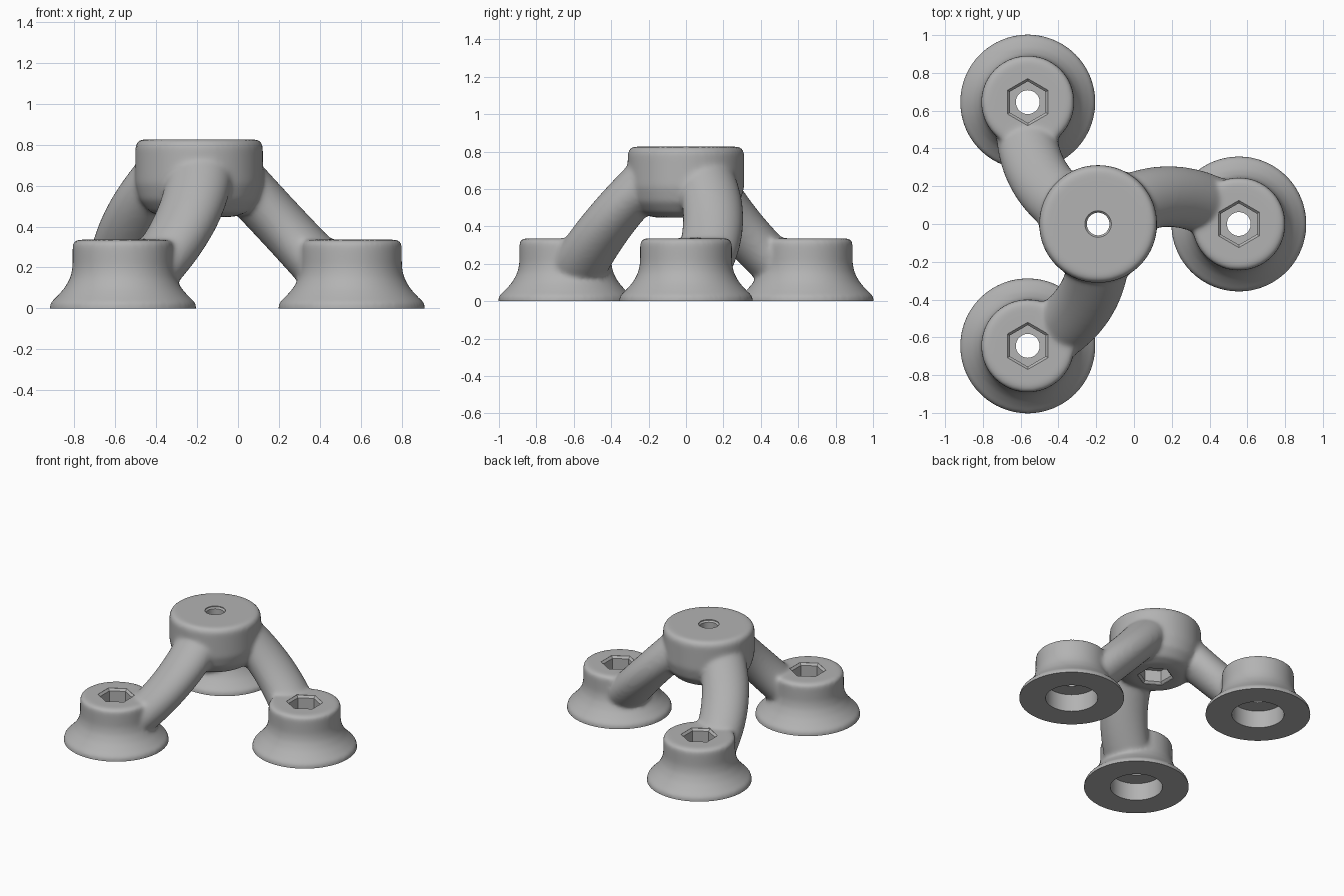
import bpy, bmesh
from math import sin, cos, pi, radians
from mathutils import Vector, Matrix

cube = bpy.data.objects.get("Cube")
if cube:
    bpy.data.objects.remove(cube)

HUB = Vector((-0.19, 0, 0))
REACH = 0.745
TURNS = [Matrix.Rotation(i * 2 * pi / 3, 3, 'Z') for i in range(3)]
FEET = [HUB + t @ Vector((REACH, 0, 0)) for t in TURNS]


def skin(bm, rings):
    """Join successive rings of points into one closed tube."""
    loops = [[bm.verts.new(p) for p in ring] for ring in rings]
    n = len(loops[0])
    for a, b in zip(loops, loops[1:]):
        for i in range(n):
            j = (i + 1) % n
            bm.faces.new((a[i], a[j], b[j], b[i]))
    bm.faces.new(loops[0][::-1])
    bm.faces.new(loops[-1])


def turned(bm, centre, profile, sides=72):
    """Stack of regular polygons, from (radius, height) pairs."""
    angles = [pi / 2 + 2 * pi * i / sides for i in range(sides)]
    skin(bm, [[centre + Vector((r * cos(a), r * sin(a), z)) for a in angles]
              for r, z in profile])


def make(name, bm):
    bmesh.ops.recalc_face_normals(bm, faces=bm.faces)
    mesh = bpy.data.meshes.new(name)
    bm.to_mesh(mesh)
    bm.free()
    ob = bpy.data.objects.new(name, mesh)
    bpy.context.collection.objects.link(ob)
    return ob


def leg_point(d):
    """Centre line: bowed in plan, straight slope in elevation."""
    bow = 0.145 * (1 - (2 * d / REACH - 1) ** 2)
    height = min(0.64, max(0.17, 0.4 - 1.07 * (d - 0.41)))
    return Vector((d, bow, height))


def leg(bm, turn, steps=40, sides=32):
    rings = []
    for k in range(steps + 1):
        d = 0.1 + 0.55 * k / steps
        p = leg_point(d)
        along = (leg_point(d + 0.01) - leg_point(d - 0.01)).normalized()
        side = along.cross(Vector((0, 0, 1))).normalized()
        up = side.cross(along)
        rings.append([HUB + turn @ (p + side * 0.162 * cos(a) + up * 0.128 * sin(a))
                      for a in (2 * pi * i / sides for i in range(sides))])
    skin(bm, rings)


# Solid body: hub, three feet and three curved legs
bm = bmesh.new()
turned(bm, HUB, [(0.17, 0.447), (0.24, 0.47), (0.29, 0.53), (0.312, 0.61),
                 (0.312, 0.80), (0.29, 0.826)])
foot = [(0.358, -0.1), (0.358, 0.025), (0.325, 0.055), (0.285, 0.1),
        (0.257, 0.15), (0.246, 0.2), (0.246, 0.32), (0.23, 0.336)]
for centre, turn in zip(FEET, TURNS):
    turned(bm, centre, foot)
    leg(bm, turn)
body = make("tripod_body", bm)

# Fuse the parts and soften the joints
fuse = body.modifiers.new("fuse", 'REMESH')
fuse.mode = 'VOXEL'
fuse.voxel_size = 0.013
soften = body.modifiers.new("soften", 'SMOOTH')
soften.factor = 0.5
soften.iterations = 14

# Cutter that trims the underside flat
bm = bmesh.new()
bmesh.ops.create_cube(bm, size=1, matrix=Matrix.Translation((0, 0, -0.5))
                      @ Matrix.Diagonal((4, 4, 1, 1)))
cutters = [make("ground_trim", bm)]

# Cutter for the bolt holes and the wide bores under the feet
bm = bmesh.new()
turned(bm, HUB, [(0.06, 0.3), (0.06, 0.81), (0.07, 0.82), (0.07, 0.9)], 48)
for centre in FEET:
    turned(bm, centre, [(0.178, -0.2), (0.178, 0.13), (0.063, 0.13), (0.063, 0.5)], 64)
cutters.append(make("bolt_holes", bm))

# Cutter for the chamfered hexagonal nut pockets
bm = bmesh.new()
turned(bm, HUB, [(0.125, 0.38), (0.125, 0.45), (0.11, 0.465), (0.11, 0.55)], 6)
for centre in FEET:
    turned(bm, centre, [(0.11, 0.215), (0.11, 0.32), (0.125, 0.335), (0.125, 0.4)], 6)
cutters.append(make("nut_pockets", bm))

for cutter in cutters:
    cutter.hide_render = True
    cut = body.modifiers.new(cutter.name, 'BOOLEAN')
    cut.operation = 'DIFFERENCE'
    cut.solver = 'EXACT'
    cut.object = cutter

# Bake the modifiers and drop the cutters
bpy.context.view_layer.update()
graph = bpy.context.evaluated_depsgraph_get()
baked = bpy.data.meshes.new_from_object(body.evaluated_get(graph))
body.modifiers.clear()
body.data = baked
for cutter in cutters:
    bpy.data.objects.remove(cutter)

# Single grey material
grey = bpy.data.materials.new("plain_grey")
grey.use_nodes = True
colour = (0.45, 0.45, 0.45, 1)
grey.diffuse_color = colour
grey.node_tree.nodes["Principled BSDF"].inputs["Base Color"].default_value = colour
baked.materials.clear()
baked.materials.append(grey)
for poly in baked.polygons:
    poly.material_index = 0

bpy.ops.object.select_all(action='DESELECT')
body.select_set(True)
bpy.context.view_layer.objects.active = body
bpy.ops.object.shade_smooth_by_angle(angle=radians(30))
